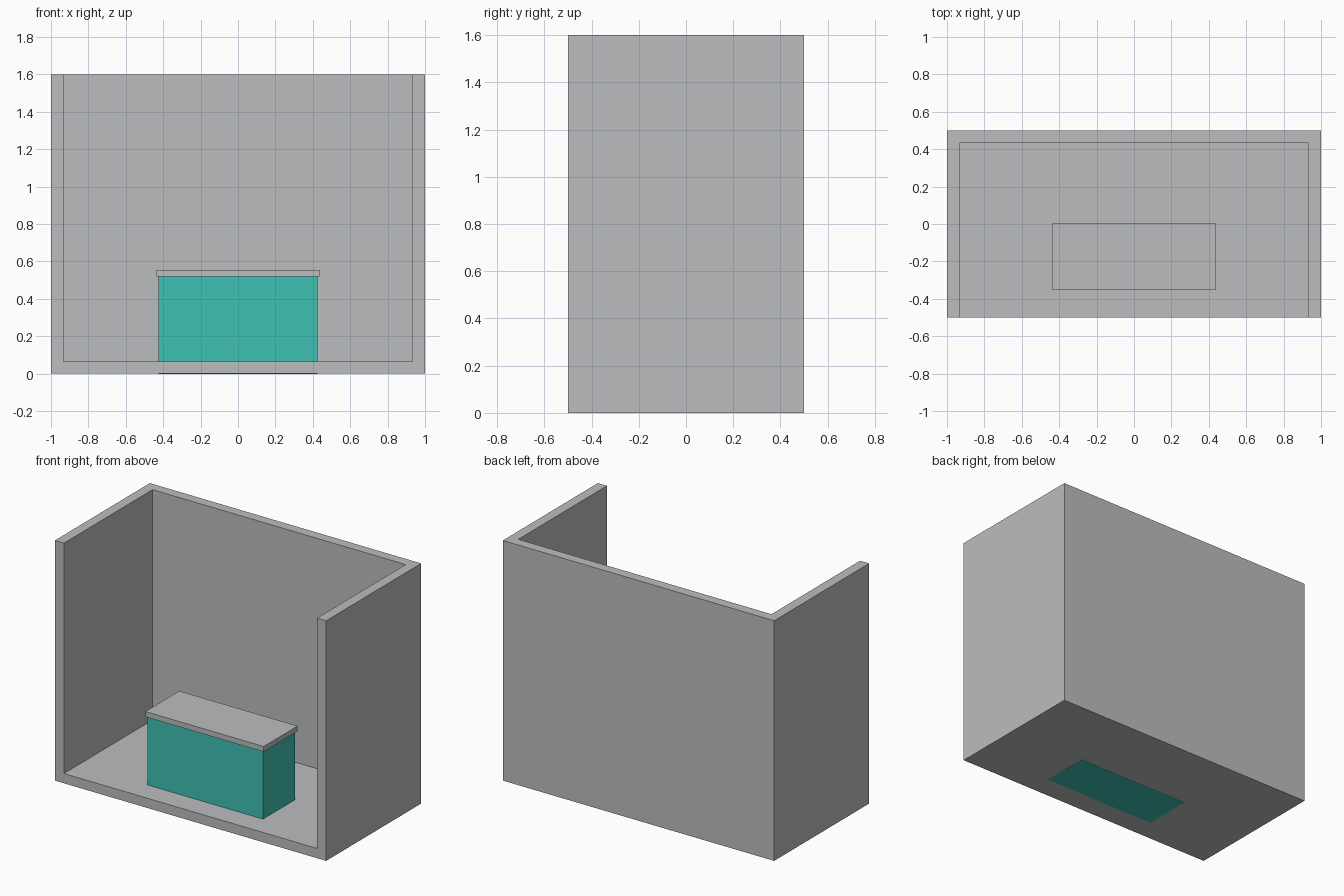
import bpy

if "Cube" in bpy.data.objects:
    bpy.data.objects.remove(bpy.data.objects["Cube"])


def material(name, rgb):
    mat = bpy.data.materials.new(name)
    mat.diffuse_color = (*rgb, 1.0)
    mat.use_nodes = True
    mat.node_tree.nodes["Principled BSDF"].inputs["Base Color"].default_value = mat.diffuse_color
    return mat


def box(name, lo, hi, mat):
    """Axis-aligned box between two corners."""
    size = [b - a for a, b in zip(lo, hi)]
    centre = [(a + b) / 2 for a, b in zip(lo, hi)]
    bpy.ops.mesh.primitive_cube_add(size=1, location=centre)
    ob = bpy.context.object
    ob.name = name
    ob.scale = size
    bpy.ops.object.transform_apply(location=True, rotation=False, scale=True)
    ob.data.materials.append(mat)
    return ob


grey = material("light grey", (0.503, 0.509, 0.521))
teal = material("teal", (0.051, 0.533, 0.456))

WALL = 0.067

# Booth: solid block hollowed out, open at the front and top
booth = box("booth_shell", (-1, -0.5, 0), (1, 0.5, 1.6), grey)
cutter = box("booth_cutter", (-1 + WALL, -1, 0.065), (1 - WALL, 0.5 - WALL, 2), grey)
cutter.hide_render = True
cut = booth.modifiers.new("hollow", 'BOOLEAN')
cut.operation = 'DIFFERENCE'
cut.solver = 'EXACT'
cut.object = cutter
bpy.context.view_layer.objects.active = booth
bpy.ops.object.modifier_apply(modifier=cut.name)
bpy.data.objects.remove(cutter, do_unlink=True)

# Counter: body runs through the floor and shows on the underside
box("counter_body", (-0.425, -0.344, -0.001), (0.425, -0.009, 0.52), teal)

# Counter top: slightly overhanging slab
box("counter_top", (-0.436, -0.353, 0.52), (0.436, 0.005, 0.555), grey)
